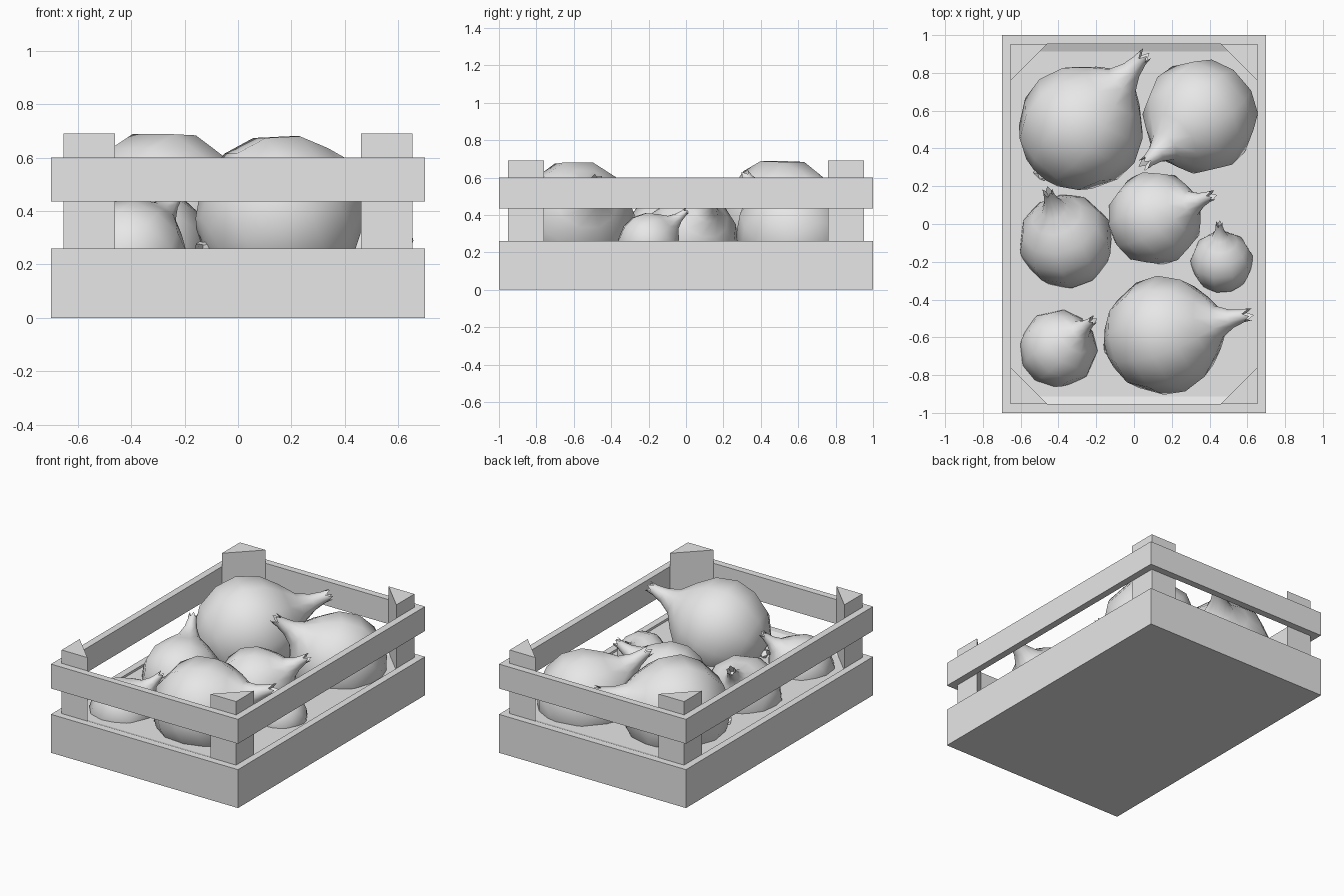
import bpy, bmesh, math
from mathutils import Vector, Matrix

cube = bpy.data.objects.get("Cube")
if cube:
    bpy.data.objects.remove(cube, do_unlink=True)

GREY = (0.8, 0.8, 0.8, 1)
mat = bpy.data.materials.new("plain grey")
mat.use_nodes = True
mat.diffuse_color = GREY
mat.node_tree.nodes["Principled BSDF"].inputs["Base Color"].default_value = GREY

HX, HY, WALL = 0.7, 1.0, 0.047      # crate half sizes and board thickness
IX, IY = HX - WALL, HY - WALL


def finish(bm, name):
    bmesh.ops.recalc_face_normals(bm, faces=bm.faces)
    mesh = bpy.data.meshes.new(name)
    bm.to_mesh(mesh)
    bm.free()
    mesh.materials.append(mat)
    obj = bpy.data.objects.new(name, mesh)
    bpy.context.collection.objects.link(obj)
    return obj


def rect(bm, hx, hy, z):
    return [bm.verts.new((sx * hx, sy * hy, z))
            for sx, sy in ((-1, -1), (1, -1), (1, 1), (-1, 1))]


def bridge(bm, a, b):
    n = len(a)
    for i in range(n):
        j = (i + 1) % n
        bm.faces.new((a[i], a[j], b[j], b[i]))


# Solid tray: outer walls, flat rim and a shallow sunken floor
bm = bmesh.new()
rings = [rect(bm, HX, HY, 0), rect(bm, HX, HY, 0.26), rect(bm, IX, IY, 0.26),
         rect(bm, IX, IY - 0.04, 0.245)]
for a, b in zip(rings, rings[1:]):
    bridge(bm, a, b)
bm.faces.new(rings[0])
bm.faces.new(rings[-1])
finish(bm, "crate_tray")

# Upper rail: a rectangular frame
bm = bmesh.new()
rings = [rect(bm, HX, HY, 0.435), rect(bm, HX, HY, 0.6),
         rect(bm, IX, IY, 0.6), rect(bm, IX, IY, 0.435)]
for a, b in zip(rings, rings[1:] + rings[:1]):
    bridge(bm, a, b)
finish(bm, "crate_upper_rail")

# Triangular corner posts
for sx, side in ((-1, "right"), (1, "left")):
    for sy, end in ((-1, "front"), (1, "back")):
        bm = bmesh.new()
        corner = ((IX, IY), (IX - 0.193, IY), (IX, IY - 0.193))
        low, top = [[bm.verts.new((sx * x, sy * y, z)) for x, y in corner]
                    for z in (0.2, 0.69)]
        bridge(bm, low, top)
        bm.faces.new(low)
        bm.faces.new(top)
        finish(bm, f"corner_post_{end}_{side}")

# Onion outline as (radius, distance along the stem), for a unit bulb
BULB = ((0.09, -0.96), (0.4, -0.92), (0.76, -0.66), (0.97, -0.25), (1.0, 0.15),
        (0.84, 0.55), (0.55, 0.83), (0.28, 1.04), (0.16, 1.28), (0.11, 1.5))
SIDES = 10


def onion(name, centre, radius, tip):
    bm = bmesh.new()

    def ring(r, d, jag=0):
        pts = []
        for i in range(SIDES):
            a = math.tau * i / SIDES
            pts.append(bm.verts.new((r * math.cos(a), r * math.sin(a),
                                     d + jag * (i % 2))))
        return pts

    # jagged root tuft, bulb, then a ragged hollow stem end
    rings = [ring(0.12, -1.01, -0.06)]
    rings += [ring(r, d) for r, d in BULB]
    rings += [ring(0.11, 1.54, 0.12), ring(0.05, 1.42)]
    for a, b in zip(rings, rings[1:]):
        bridge(bm, a, b)
    bm.faces.new(rings[0])
    bm.faces.new(rings[-1])
    c = Vector(centre)
    turn = (Vector(tip) - c).to_track_quat('Z', 'Y').to_matrix().to_4x4()
    bm.transform(Matrix.Translation(c) @ turn @ Matrix.Scale(radius, 4))
    obj = finish(bm, name)
    bpy.ops.object.select_all(action='DESELECT')
    obj.select_set(True)
    bpy.context.view_layer.objects.active = obj
    bpy.ops.object.shade_smooth_by_angle(angle=math.radians(50))


# Onions: name, bulb centre, bulb radius, stem tip
onion("onion_back_right", (-0.28, 0.51, 0.37), 0.335, (0.07, 0.91, 0.555))
onion("onion_back_left", (0.35, 0.57, 0.305), 0.305, (0.07, 0.33, 0.59))
onion("onion_middle", (0.11, 0.03, 0.27), 0.25, (0.41, 0.15, 0.5))
onion("onion_middle_right", (-0.36, -0.09, 0.26), 0.25, (-0.46, 0.18, 0.56))
onion("onion_small_left", (0.465, -0.2, 0.25), 0.165, (0.45, 0.0, 0.42))
onion("onion_front_left", (0.155, -0.59, 0.38), 0.315, (0.6, -0.48, 0.58))
onion("onion_front_right", (-0.4, -0.66, 0.24), 0.207, (-0.23, -0.52, 0.455))
